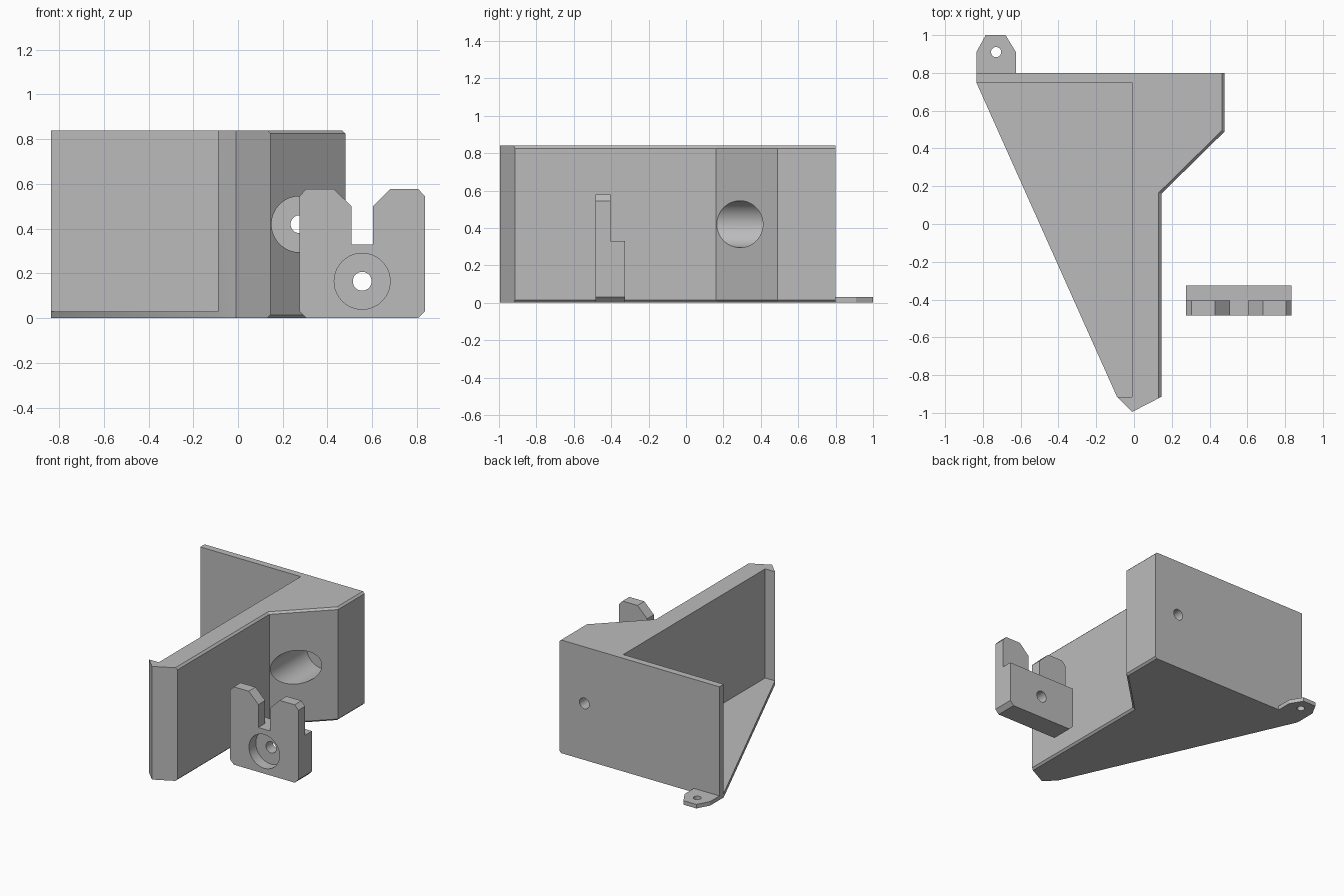
import bpy, bmesh, math
from mathutils import Matrix, Vector

default = bpy.data.objects.get("Cube")
if default:
    bpy.data.objects.remove(default, do_unlink=True)

grey = bpy.data.materials.new("plain grey")
grey.use_nodes = True
colour = (0.5, 0.5, 0.5, 1)
grey.diffuse_color = colour
grey.node_tree.nodes["Principled BSDF"].inputs["Base Color"].default_value = colour


def add_object(name, bm):
    bmesh.ops.recalc_face_normals(bm, faces=bm.faces[:])
    mesh = bpy.data.meshes.new(name)
    bm.to_mesh(mesh)
    bm.free()
    mesh.materials.append(grey)
    obj = bpy.data.objects.new(name, mesh)
    bpy.context.collection.objects.link(obj)
    return obj


def prism(outline, low, high, axis="z"):
    """Extrude an outline in plan (axis z) or in elevation (axis y)."""
    bm = bmesh.new()
    place = (lambda a, b, t: (a, b, t)) if axis == "z" else (lambda a, b, t: (a, t, b))
    face = bm.faces.new([bm.verts.new(place(a, b, low)) for a, b in outline])
    moved = bmesh.ops.extrude_face_region(bm, geom=[face])["geom"]
    verts = [g for g in moved if isinstance(g, bmesh.types.BMVert)]
    bmesh.ops.translate(bm, verts=verts, vec=place(0, 0, high - low))
    return bm


def rod(start, end, radius):
    """Round cutter between two points."""
    start, end = Vector(start), Vector(end)
    turn = (end - start).to_track_quat("Z", "Y").to_matrix().to_4x4()
    bm = bmesh.new()
    bmesh.ops.create_cone(bm, cap_ends=True, segments=64, radius1=radius,
                          radius2=radius, depth=(end - start).length,
                          matrix=Matrix.Translation((start + end) / 2) @ turn)
    return bm


def cut(obj, bm, operation="DIFFERENCE"):
    tool = add_object("cutter", bm)
    tool.hide_render = True
    mod = obj.modifiers.new("cut", "BOOLEAN")
    mod.operation, mod.solver, mod.object = operation, "EXACT", tool
    bpy.context.view_layer.objects.active = obj
    bpy.ops.object.modifier_apply(modifier=mod.name)
    bpy.data.objects.remove(tool, do_unlink=True)


def finish(obj):
    bpy.ops.object.select_all(action="DESELECT")
    obj.select_set(True)
    bpy.context.view_layer.objects.active = obj
    bpy.ops.object.shade_smooth_by_angle(angle=math.radians(25))


# Main body: full-height outline with chamfered right-hand rims
HEIGHT, FLOOR = 0.84, 0.03
outline = [(-0.835, 0.8), (-0.835, 0.75), (-0.09, -0.915), (-0.01, -0.995),
           (0.145, -0.915), (0.145, 0.16), (0.48, 0.49), (0.48, 0.8)]
bm = prism(outline, 0, HEIGHT)
rim = []
for edge in bm.edges:
    a, b = (v.co for v in edge.verts)
    if abs(a.z - b.z) < 0.01 and min(a.x, b.x) > 0.1 and min(a.y, b.y) < 0.7:
        rim.append(edge)
bmesh.ops.bevel(bm, geom=rim, offset=0.014, segments=1, affect="EDGES")
body = add_object("corner_body", bm)

# Open triangular pocket above the thin floor
cut(body, prism([(-1.2, 0.75), (-0.01, 0.75), (-0.01, -0.915), (-1.2, -0.915)],
                FLOOR, HEIGHT + 0.1))

# Counterbored screw hole through the angled face
cut(body, rod((0.275, 0, 0.42), (0.275, 0.59, 0.42), 0.125))
cut(body, rod((0.275, 0.5, 0.42), (0.275, 1, 0.42), 0.04))
finish(body)

# Flat mounting tab behind the body
tab = add_object("mounting_tab", prism(
    [(-0.835, 0.8), (-0.835, 0.91), (-0.785, 1), (-0.68, 1),
     (-0.625, 0.91), (-0.625, 0.8)], 0, FLOOR))
cut(tab, rod((-0.73, 0.91, -0.1), (-0.73, 0.91, 0.1), 0.027))
finish(tab)

# Forked clamp: half profile mirrored about its centre line
CENTRE, FRONT, STEP, BACK = 0.555, -0.485, -0.405, -0.325
half = [(0.25, 0), (0.28, 0.03), (0.28, 0.545), (0.25, 0.578),
        (0.127, 0.578), (0.048, 0.5), (0.048, 0.33)]
fork = [(CENTRE + x, z) for x, z in half]
fork += [(CENTRE - x, z) for x, z in reversed(half)]
clamp = add_object("forked_clamp", prism(fork, FRONT, BACK, "y"))

# Thin the prongs, then counterbore the base
cut(clamp, prism([(0, 0.33), (1, 0.33), (1, 1), (0, 1)], STEP, 0, "y"))
cut(clamp, rod((CENTRE, -0.6, 0.165), (CENTRE, STEP, 0.165), 0.125))
cut(clamp, rod((CENTRE, -0.6, 0.165), (CENTRE, 0, 0.165), 0.042))
finish(clamp)
